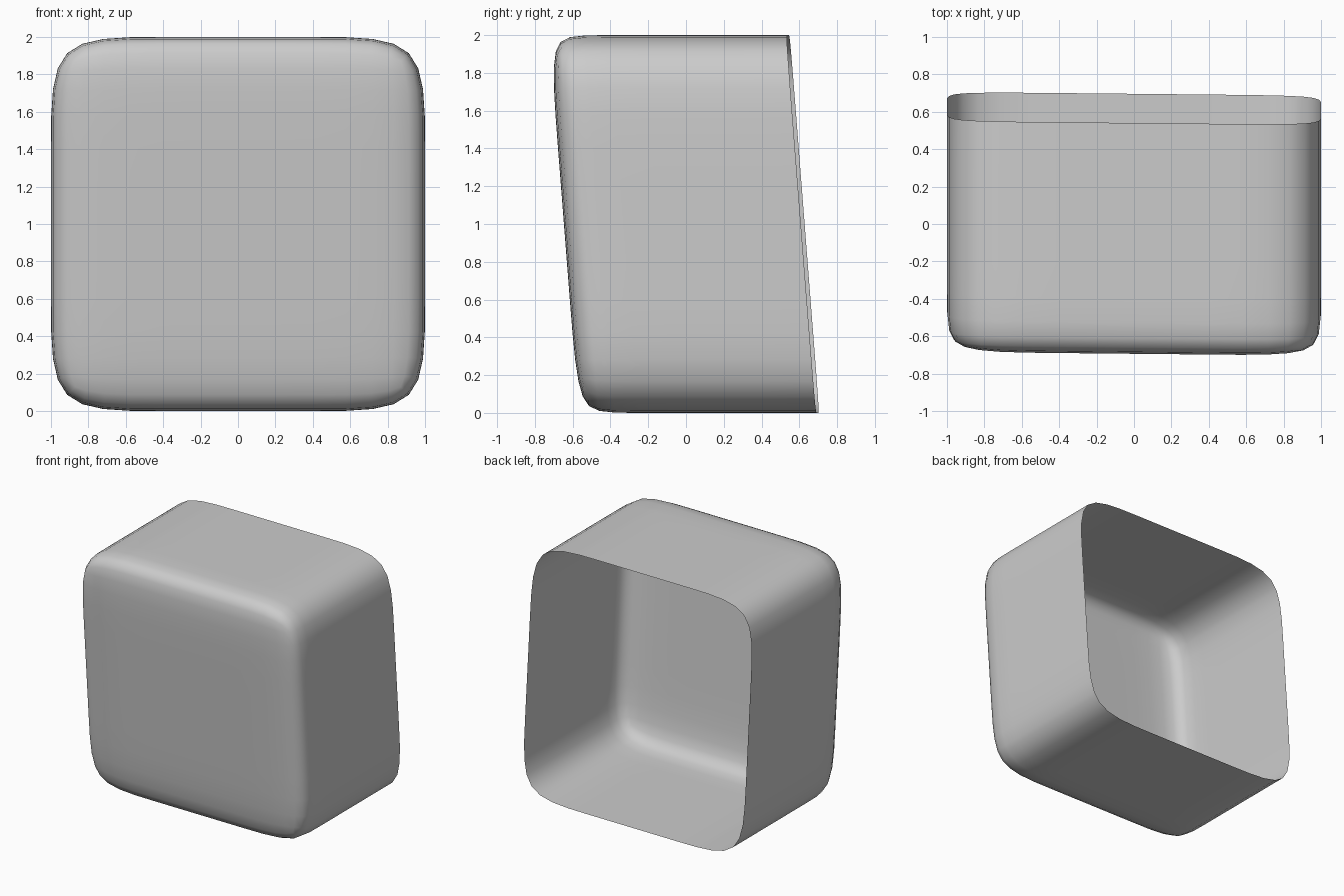
import bpy, bmesh
from mathutils import Vector, Matrix

if "Cube" in bpy.data.objects:
    bpy.data.objects.remove(bpy.data.objects["Cube"])

FRONT, BACK = -0.641, 0.618   # y of front panel and open rim at mid height
LOOP = 0.48                   # support loops in x and z
EDGE = 0.17                   # support loop behind the front panel

# Box cage
bm = bmesh.new()
bmesh.ops.create_cube(bm, size=2)
bmesh.ops.scale(bm, vec=(1, (BACK - FRONT) / 2, 1), verts=bm.verts)
bmesh.ops.translate(bm, vec=(0, (BACK + FRONT) / 2, 0), verts=bm.verts)

# Open back
back = [f for f in bm.faces if f.normal.y > 0.9]
bmesh.ops.delete(bm, geom=back, context='FACES_ONLY')


# Support loops that control the rounding
def cut(co, no):
    geom = bm.verts[:] + bm.edges[:] + bm.faces[:]
    bmesh.ops.bisect_plane(bm, geom=geom, plane_co=co, plane_no=no)


for s in (-LOOP, LOOP):
    cut(Vector((s, 0, 0)), Vector((1, 0, 0)))
    cut(Vector((0, 0, s)), Vector((0, 0, 1)))
cut(Vector((0, FRONT + EDGE, 0)), Vector((0, 1, 0)))

# Slight slant of the front and rim, then stand on the ground
shear = Matrix(((1, 0, 0, 0), (-0.01, 1, -0.078, 0), (0, 0, 1, 1), (0, 0, 0, 1)))
bm.transform(shear)
bm.normal_update()
for f in bm.faces:
    f.smooth = True

mesh = bpy.data.meshes.new("rounded_open_shell")
bm.to_mesh(mesh)
bm.free()
shell = bpy.data.objects.new("rounded_open_shell", mesh)
bpy.context.collection.objects.link(shell)

# Smooth rounding
sub = shell.modifiers.new("rounding", 'SUBSURF')
sub.levels = sub.render_levels = 2
